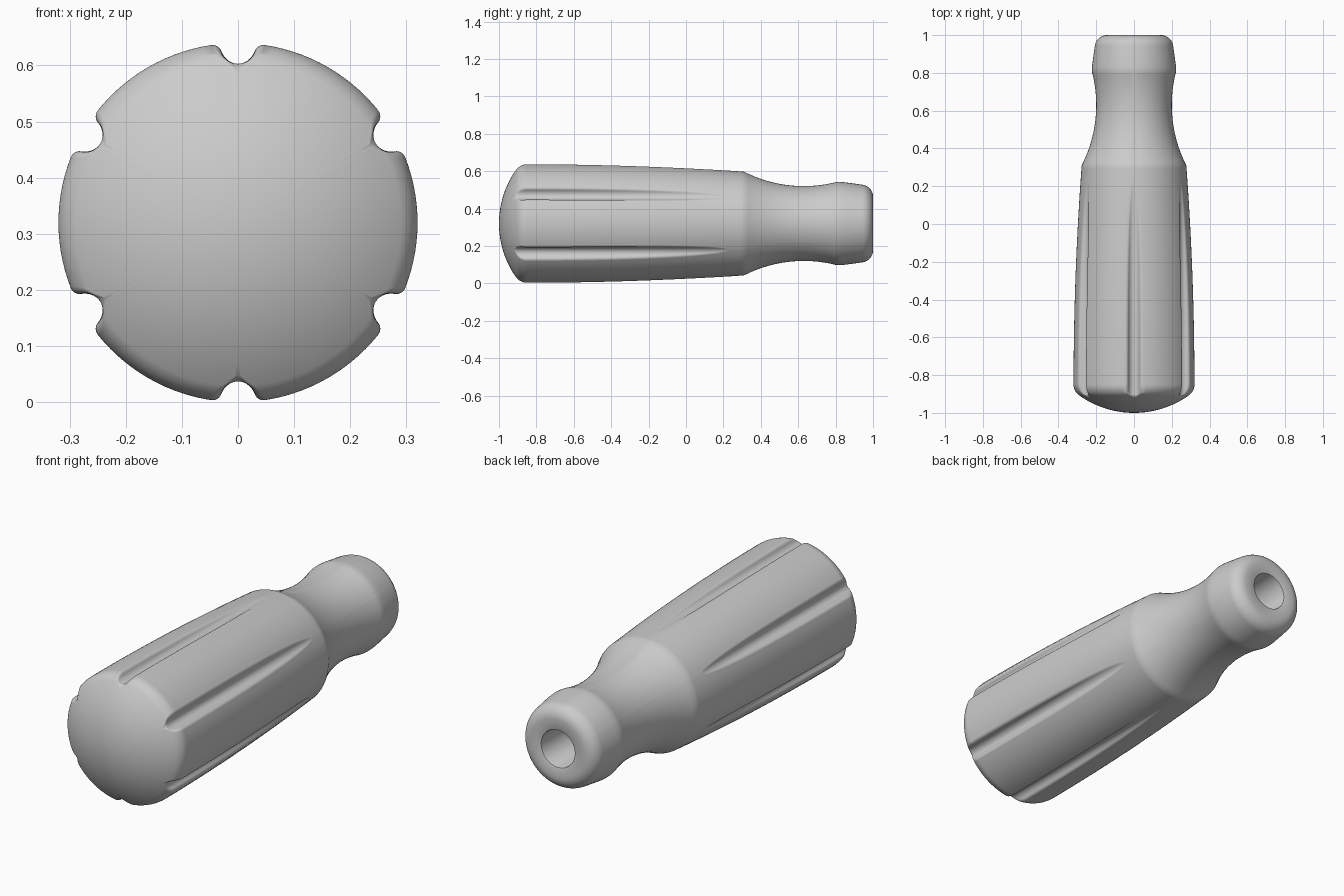
import bpy, bmesh
from math import sin, cos, asin, sqrt, pi, atan2

if "Cube" in bpy.data.objects:
    bpy.data.objects.remove(bpy.data.objects["Cube"])

CZ = 0.32                        # height of the handle's axis
A, C, F = 0.032, 0.315, 0.018    # flute radius, flute centre distance, flute edge fillet


def arc(cy, cr, rad, a0, a1, n):
    """Arc in the (y, r) plane; angles from +y towards +r."""
    return [(cy + rad * cos(a0 + (a1 - a0) * i / n),
             cr + rad * sin(a0 + (a1 - a0) * i / n)) for i in range(n + 1)]


def handle_profile():
    # domed butt with rounded rim
    dome, rim = 0.5, 0.07
    rim_r = 0.32 - rim
    rim_y = -0.5 - sqrt((dome - rim) ** 2 - rim_r ** 2)
    tangent = atan2(rim_r, -0.5 - rim_y)
    a_end = pi - tangent
    pts = arc(-0.5, 0, dome, pi - 0.02, a_end, 14)
    pts += arc(rim_y, rim_r, rim, a_end, pi / 2, 20)[1:]
    # tapering grip
    n = 80
    for i in range(1, n + 1):
        t = i / n
        pts.append((rim_y + (0.31 - rim_y) * t, 0.32 - 0.043 * t * t))
    # concave neck
    for i in range(1, 25):
        y = 0.31 + 0.49 * i / 24
        pts.append((y, 0.9 - sqrt(0.49 - (y - 0.63) ** 2)))
    # collar with rounded end
    pts += [(0.81, 0.2225), (0.825, 0.2225), (0.84, 0.2215), (0.89, 0.215)]
    pts += arc(0.935, 0.143, 0.065, pi / 2 - 0.12, 0, 12)
    # blind shaft hole
    pts += [(1.0, 0.096), (0.998, 0.092), (0.993, 0.09), (0.5, 0.09), (0.5, 0.01)]
    return pts


def half_flute(R):
    """(angle, radius) from the flute's middle to halfway to the next flute."""
    d = max(R - C, -A + 0.0002)
    X = sqrt((A + F) ** 2 - (F - d) ** 2)
    phi = asin(X / (A + F))
    xd = [(A * sin(phi * i / 7), d + A * cos(phi * i / 7)) for i in range(8)]
    for i in range(1, 7):
        s = phi * (1 - i / 6)
        xd.append((X - F * sin(s), F - F * cos(s)))
    xd.append((X, 0))
    k = max(R, 0.28)
    out = [(x / k, R * (1 - h / k)) for x, h in xd]
    start = out[-1][0]
    out += [(start + (pi / 6 - start) * i / 7, R) for i in range(1, 8)]
    return out


def ring(R):
    half = half_flute(R)
    sector = [(-a, r) for a, r in half[:0:-1]] + half[:-1]
    return [(a + k * pi / 3, r) for k in range(6) for a, r in sector]


# Sweep the fluted section along the profile
bm = bmesh.new()
rings = [[bm.verts.new((r * sin(a), y, CZ + r * cos(a))) for a, r in ring(R)]
         for y, R in handle_profile()]
count = len(rings[0])
for p, q in zip(rings, rings[1:]):
    for i in range(count):
        j = (i + 1) % count
        bm.faces.new((p[i], p[j], q[j], q[i]))

# Close the butt and the bottom of the hole
for loop, y in ((rings[0], -1.0), (rings[-1], 0.5)):
    tip = bm.verts.new((0, y, CZ))
    for i in range(count):
        bm.faces.new((loop[i], loop[(i + 1) % count], tip))
bmesh.ops.recalc_face_normals(bm, faces=bm.faces)

mesh = bpy.data.meshes.new("fluted_handle")
bm.to_mesh(mesh)
bm.free()
handle = bpy.data.objects.new("fluted_handle", mesh)
bpy.context.collection.objects.link(handle)
bpy.context.view_layer.objects.active = handle
handle.select_set(True)
bpy.ops.object.shade_smooth_by_angle(angle=0.7)
